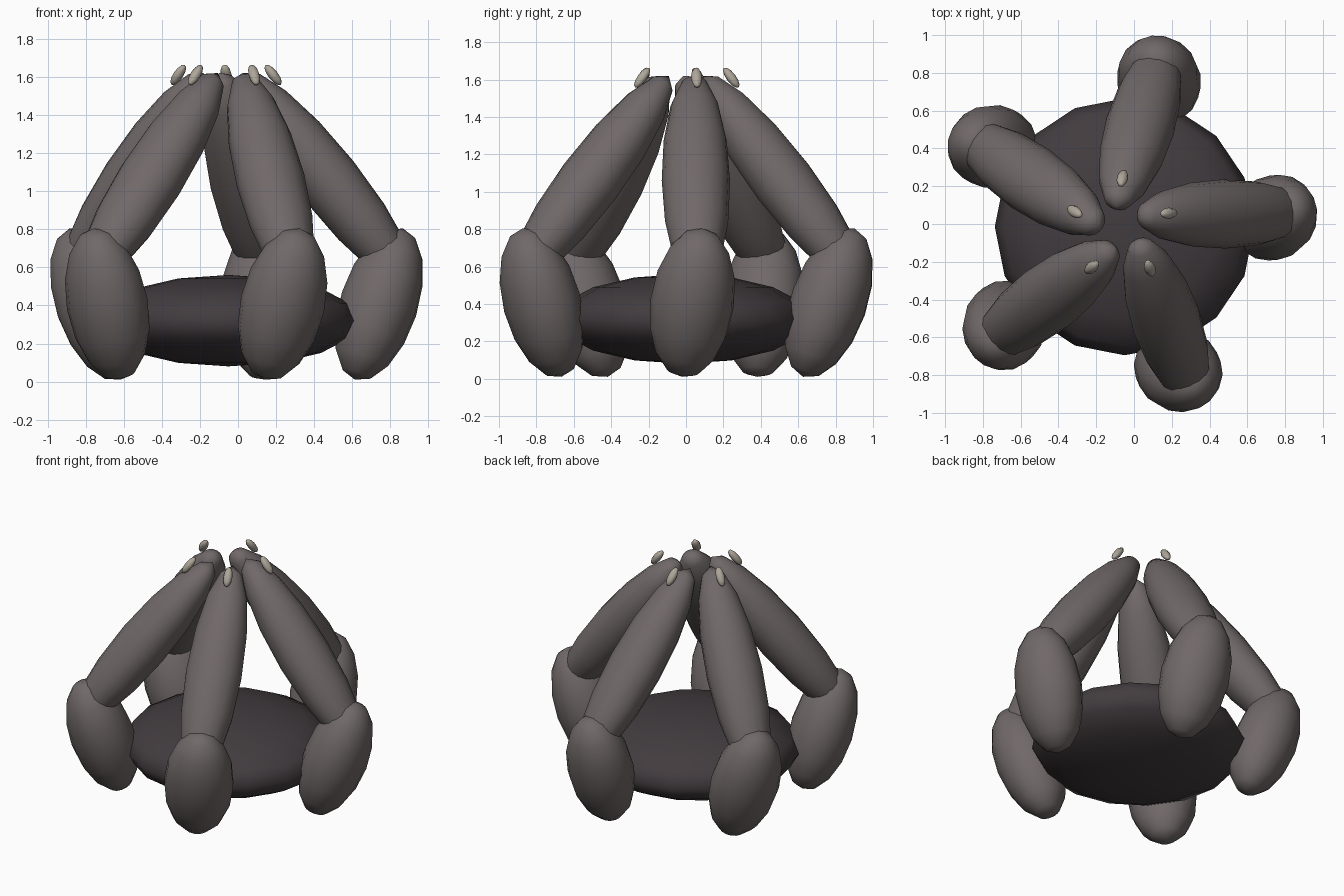
import bpy
from math import cos, sin, radians
from mathutils import Matrix, Vector

if "Cube" in bpy.data.objects:
    bpy.data.objects.remove(bpy.data.objects["Cube"])


def material(name, rgb):
    m = bpy.data.materials.new(name)
    m.diffuse_color = (*rgb, 1)
    m.use_nodes = True
    m.node_tree.nodes["Principled BSDF"].inputs["Base Color"].default_value = m.diffuse_color
    return m


PALM = material("dark_hide", (0.055, 0.045, 0.05))
SKIN = material("grey_skin", (0.165, 0.14, 0.14))
HORN = material("pale_horn", (0.42, 0.38, 0.32))

CENTRE = Vector((-0.066, -0.02, 0))
START = 3.8  # heading of the first finger in degrees


def ellipsoid(name, centre, axis, size, mat, turn=0.0, pivot=Vector(), segs=16, rings=8):
    """Smooth ellipsoid; local z follows axis, local y stays tangential."""
    bpy.ops.mesh.primitive_uv_sphere_add(segments=segs, ring_count=rings, radius=1)
    ob = bpy.context.object
    ob.name = name
    z = Vector(axis).normalized()
    x = Vector((0, 1, 0)).cross(z).normalized()
    y = z.cross(x)
    frame = Matrix((x, y, z)).transposed().to_4x4()
    ob.data.transform(
        Matrix.Translation(pivot) @ Matrix.Rotation(radians(turn), 4, 'Z')
        @ Matrix.Translation(centre) @ frame @ Matrix.Diagonal((*size, 1)))
    ob.data.materials.append(mat)
    bpy.ops.object.shade_smooth()
    return ob


# Flattened palm
ellipsoid("palm", (-0.05, -0.015, 0.32), (0, 0, 1), (0.687, 0.68, 0.24), PALM)

# Five fingers, each built pointing along +x and turned about the centre
tip = Vector((0.10, 0.057, 1.62))
reach = Vector((0.62, -0.028, -0.784)).normalized()
half = 0.72
for i in range(5):
    a = START + 72 * i
    # lower joint
    ellipsoid(f"finger_base_{i + 1}", (0.808, 0, 0.407), (0.31, 0.11, 0.94),
              (0.205, 0.225, 0.42), SKIN, a, CENTRE)
    # long upper joint leaning inwards
    ellipsoid(f"finger_upper_{i + 1}", tip + reach * half, -reach,
              (0.165, 0.183, half), SKIN, a, CENTRE)
    # claw on the outer side of the tip
    ellipsoid(f"claw_{i + 1}", (0.255, 0.06, 1.61), (-0.55, 0, 0.7),
              (0.026, 0.03, 0.066), HORN, a, CENTRE, 8, 6)
